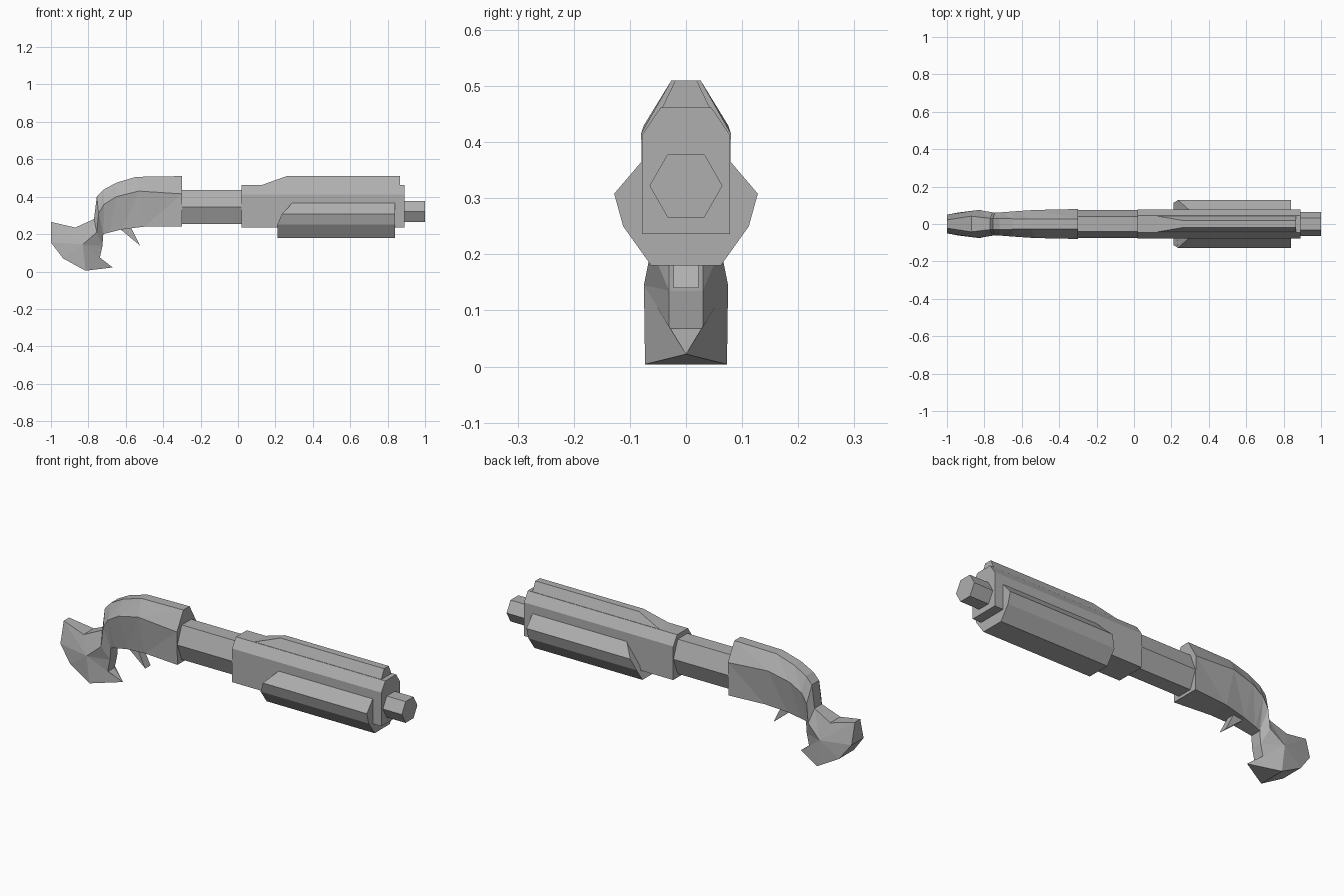
import bpy, bmesh

if "Cube" in bpy.data.objects:
    bpy.data.objects.remove(bpy.data.objects["Cube"])

steel = bpy.data.materials.new("gunmetal grey")
steel.diffuse_color = (0.43, 0.43, 0.43, 1)
steel.use_nodes = True
steel.node_tree.nodes["Principled BSDF"].inputs["Base Color"].default_value = steel.diffuse_color


def finish(name, bm):
    """Clean up a mesh and add it to the scene with flat faces."""
    bmesh.ops.remove_doubles(bm, verts=bm.verts, dist=0.0005)
    bmesh.ops.recalc_face_normals(bm, faces=bm.faces)
    me = bpy.data.meshes.new(name)
    bm.to_mesh(me)
    bm.free()
    me.materials.append(steel)
    ob = bpy.data.objects.new(name, me)
    bpy.context.collection.objects.link(ob)
    return ob


def loft(name, rings, split=False):
    """Skin a list of equal rings of points and cap both ends."""
    bm = bmesh.new()
    vs = [[bm.verts.new(p) for p in r] for r in rings]
    n = len(vs[0])
    for a, b in zip(vs, vs[1:]):
        for i in range(n):
            j = (i + 1) % n
            if split:
                # diagonals run from the upper front to the lower rear
                if i < n // 2:
                    bm.faces.new((a[i], a[j], b[i]))
                    bm.faces.new((a[j], b[j], b[i]))
                else:
                    bm.faces.new((a[i], a[j], b[j]))
                    bm.faces.new((a[i], b[j], b[i]))
            else:
                bm.faces.new((a[i], a[j], b[j], b[i]))
    bm.faces.new(vs[0])
    bm.faces.new(vs[-1][::-1])
    return finish(name, bm)


def prism(name, half, x1):
    """Mirrored section along x; half holds (rear x, half width, z) bottom to top."""
    sec = half + [(x, -y, z) for x, y, z in reversed(half)]
    return loft(name, [sec, [(x1, y, z) for _, y, z in sec]])


# barrel pieces
prism("barrel_tube", [(-.32, .04, .255), (-.32, .076, .345), (-.32, .04, .437)], .04)
prism("fore_housing", [(.02, .078, .236), (.02, .078, .413), (.02, .045, .462)], .89)
prism("top_rail", [(.12, .043, .46), (.26, .019, .51)], .865)
prism("pump_grip", [(.21, .062, .18), (.21, .112, .25), (.235, .128, .308),
                    (.30, .07, .376)], .84)
prism("muzzle", [(.87, .033, .266), (.87, .065, .322), (.87, .033, .378)], 1.0)

# receiver: each row is the top, side and bottom point as (x, half width, z)
rows = [((-.30, .026, .51), (-.30, .08, .415), (-.30, .076, .24)),
        ((-.545, .026, .506), (-.53, .075, .43), (-.50, .058, .24)),
        ((-.65, .028, .475), (-.65, .067, .40), (-.62, .042, .225)),
        ((-.72, .03, .437), (-.715, .062, .36), (-.69, .034, .208)),
        ((-.755, .03, .40), (-.745, .06, .31), (-.72, .03, .20)),
        ((-.77, .03, .28), (-.755, .062, .21), (-.725, .03, .135))]
rings = [[r[2], r[1], r[0]] + [(x, -y, z) for x, y, z in r] for r in rows]
loft("receiver", rings, split=True)

# pommel: outline with half widths, each side fanned to a raised point
outline = [(-.77, .03, .28), (-.87, .042, .235), (-1, .022, .265), (-1, .05, .155),
           (-.935, .062, .07), (-.815, .073, .004), (-.67, 0, .022), (-.74, .03, .068),
           (-.725, .03, .135), (-.755, .062, .21)]
bm = bmesh.new()
left = [bm.verts.new(p) for p in outline]
right = [bm.verts.new((x, -y, z)) for x, y, z in outline]
hubs = [bm.verts.new((-.83, s * .075, .145)) for s in (1, -1)]
for i in range(len(outline)):
    j = (i + 1) % len(outline)
    bm.faces.new((left[i], left[j], right[j], right[i]))
    bm.faces.new((hubs[0], left[j], left[i]))
    bm.faces.new((hubs[1], right[i], right[j]))
finish("grip_pommel", bm)

# trigger spike
side = [(-.64, .235), (-.525, .14), (-.575, .24)]
loft("trigger", [[(x, y, z) for x, z in side] for y in (-.022, .022)])
